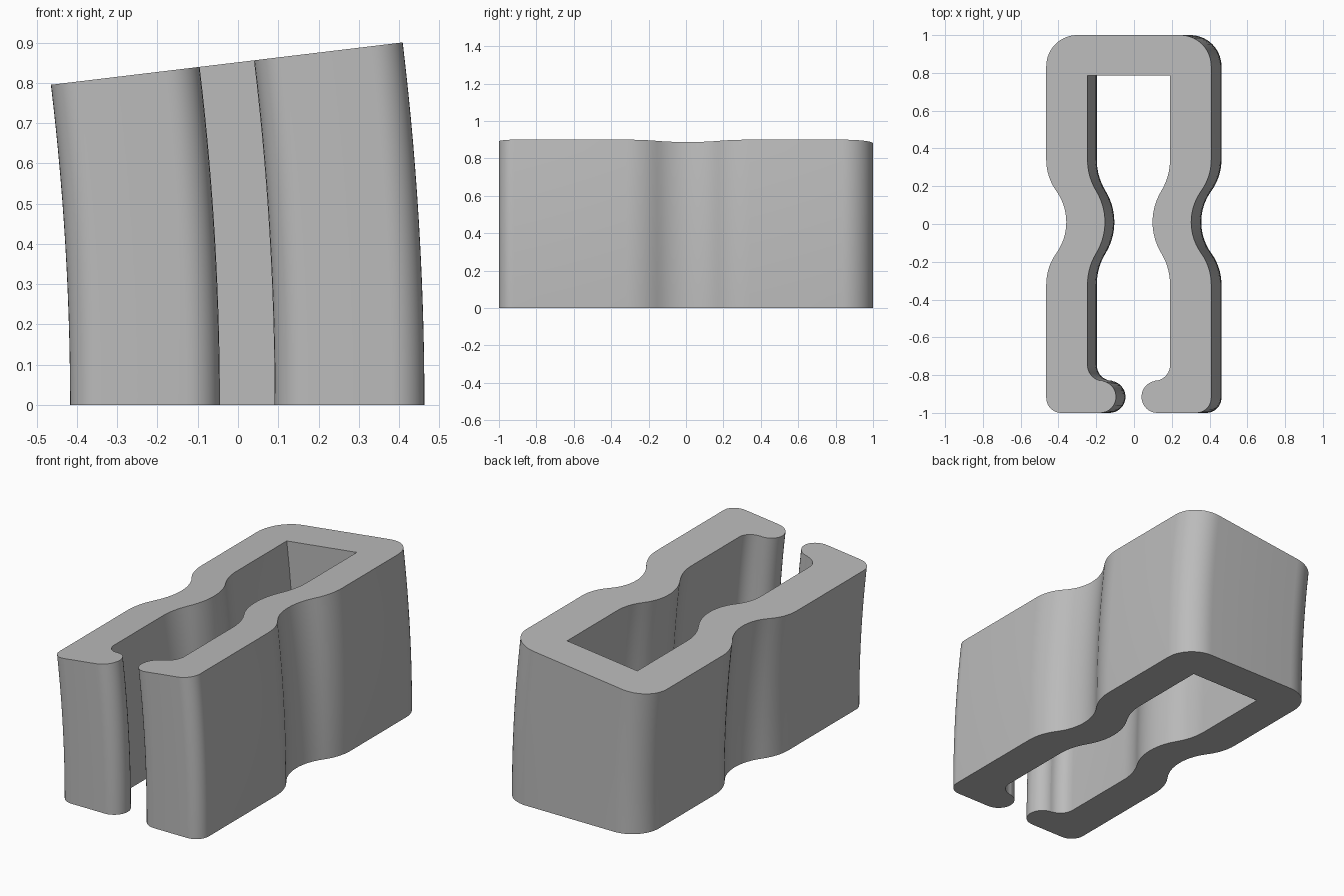
import bpy
import bmesh
from math import sin, cos, radians, atan2, asin, pi

cube = bpy.data.objects.get("Cube")
if cube:
    bpy.data.objects.remove(cube, do_unlink=True)

OFFSET = 0.023          # profile centre at the base
PIVOT = -7.075          # x of the axis the profile is swept around
SWEEP = radians(6.86)
STEPS = 14


def arc(cx, cy, r, start, end, n=10):
    """Points on a circular arc, angles in degrees."""
    angles = [radians(start + (end - start) * i / n) for i in range(n + 1)]
    return [(cx + r * cos(a), cy + r * sin(a)) for a in angles]


def waist(x, depth, half=0.33, mid=0.01, n=28):
    """Pinch in a straight wall: two tangent arcs each way, from back to front."""
    r = (half ** 2 + depth ** 2) / (4 * depth)
    points = []
    for i in range(n + 1):
        y = half * (1 - 2 * i / n)
        d = abs(y)
        if d > half / 2:
            inset = r - (r * r - (half - d) ** 2) ** 0.5
        else:
            inset = depth - r + (r * r - d * d) ** 0.5
        points.append((x - inset, mid + y))
    return points


# Right half of the clip outline: inner wall, hooked tip, outer wall, back corner
half_outline = [(0.22, 0.785)]
half_outline += waist(0.22, 0.093)
half_outline += arc(0.137, -0.747, 0.083, 0, -90)
half_outline += arc(0.153, -0.915, 0.085, 90, 270, 16)
half_outline += arc(0.36, -0.92, 0.08, -90, 0)
half_outline += waist(0.44, 0.107)[::-1]
half_outline += arc(0.275, 0.835, 0.165, 0, 90, 14)
outline = half_outline + [(-x, y) for x, y in reversed(half_outline)]

# Sweep the outline along a gentle arc
bm = bmesh.new()
rings = []
for s in range(STEPS + 1):
    a = SWEEP * s / STEPS
    ring = []
    for x, y in outline:
        r = x + OFFSET - PIVOT
        ring.append(bm.verts.new((PIVOT + r * cos(a), y, r * sin(a))))
    rings.append(ring)
count = len(outline)
for low, high in zip(rings, rings[1:]):
    for i in range(count):
        j = (i + 1) % count
        bm.faces.new((low[i], low[j], high[j], high[i]))
bm.faces.new(rings[0])
bm.faces.new(rings[-1])
bmesh.ops.recalc_face_normals(bm, faces=bm.faces)

mesh = bpy.data.meshes.new("clip_body")
bm.to_mesh(mesh)
bm.free()
clip = bpy.data.objects.new("clip_body", mesh)
bpy.context.collection.objects.link(clip)

# Plain grey material
grey = bpy.data.materials.new("plain grey")
grey.use_nodes = True
colour = (0.5, 0.5, 0.5, 1)
grey.diffuse_color = colour
grey.node_tree.nodes["Principled BSDF"].inputs["Base Color"].default_value = colour
mesh.materials.append(grey)

bpy.ops.object.select_all(action="DESELECT")
clip.select_set(True)
bpy.context.view_layer.objects.active = clip
bpy.ops.object.shade_smooth_by_angle(angle=radians(35))
